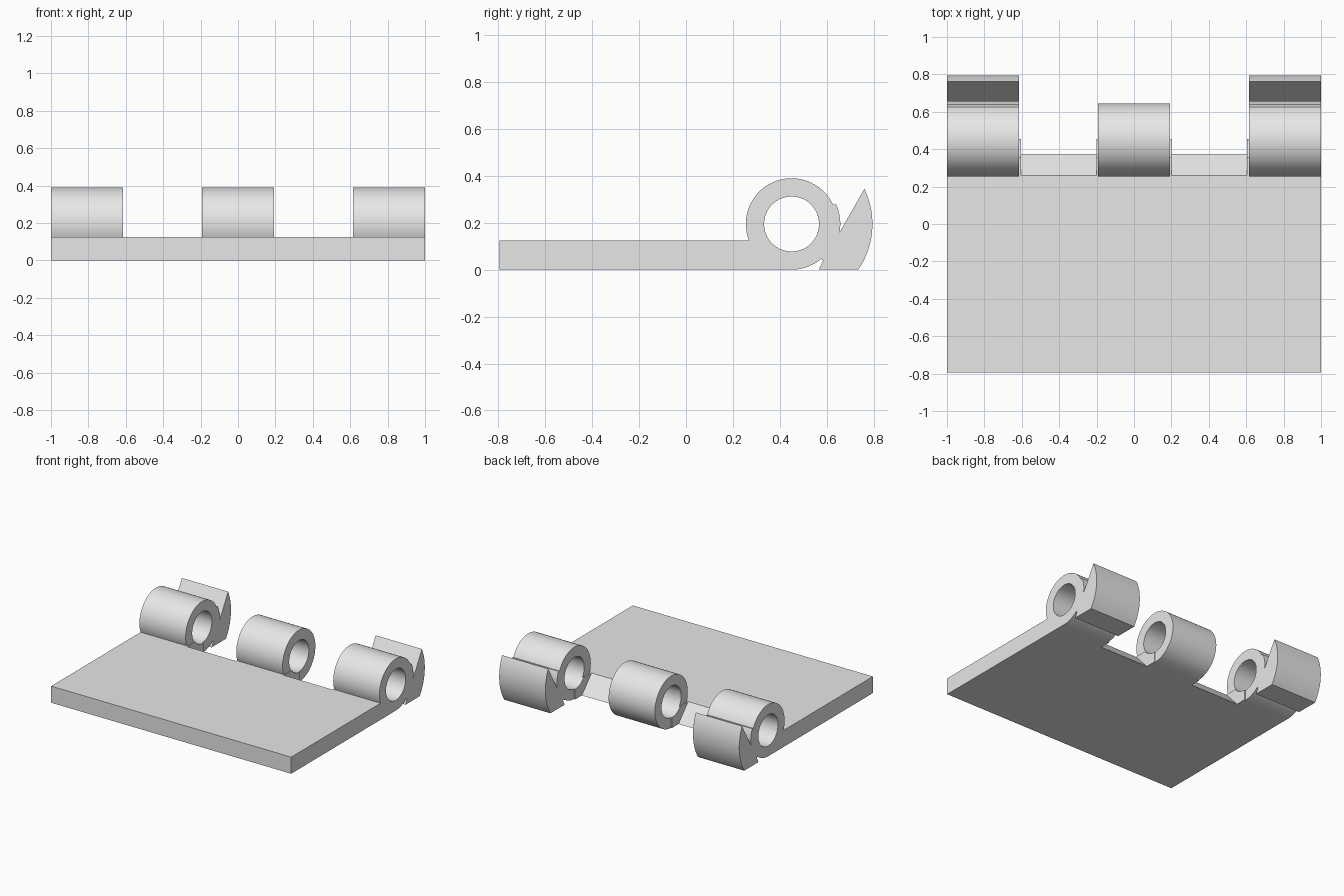
import bpy, bmesh
from math import sin, cos, radians

if "Cube" in bpy.data.objects:
    bpy.data.objects.remove(bpy.data.objects["Cube"], do_unlink=True)

grey = bpy.data.materials.new("plain grey")
grey.use_nodes = True
colour = (0.8, 0.8, 0.8, 1)
grey.diffuse_color = colour
for node in grey.node_tree.nodes:
    if node.type == 'BSDF_PRINCIPLED':
        node.inputs["Base Color"].default_value = colour

# Shared hinge dimensions
CY, CZ = 0.45, 0.195                 # pin axis
OUTER, HOLE, LIP, CLAW = 0.195, 0.117, 0.208, 0.345
BACK, THICK = 0.26, 0.125            # plate rear edge and thickness
parts = []


def arc(radius, start, end, step=4):
    n = max(2, round(abs(end - start) / step))
    angles = [radians(start + (end - start) * i / n) for i in range(n + 1)]
    return [(CY + radius * cos(a), CZ + radius * sin(a)) for a in angles]


def extrude_x(name, x0, x1, *loops):
    """Extrude a (y, z) outline, with optional hole loops, from x0 to x1."""
    bm = bmesh.new()
    edges = []
    for loop in loops:
        vs = [bm.verts.new((x0, y, z)) for y, z in loop]
        edges += [bm.edges.new((v, vs[i - 1])) for i, v in enumerate(vs)]
    bmesh.ops.triangle_fill(bm, use_beauty=True, edges=edges, normal=(1, 0, 0))
    ext = bmesh.ops.extrude_face_region(bm, geom=bm.faces[:], use_keep_orig=True)
    moved = [g for g in ext["geom"] if isinstance(g, bmesh.types.BMVert)]
    bmesh.ops.translate(bm, verts=moved, vec=(x1 - x0, 0, 0))
    bmesh.ops.recalc_face_normals(bm, faces=bm.faces[:])
    mesh = bpy.data.meshes.new(name)
    bm.to_mesh(mesh)
    bm.free()
    mesh.materials.append(grey)
    obj = bpy.data.objects.new(name, mesh)
    bpy.context.collection.objects.link(obj)
    parts.append(obj)


# Profiles
hole = arc(HOLE, 0, 356)
plate = [(-0.795, 0), (BACK, 0), (BACK, THICK), (-0.795, THICK)]
bevel = [(BACK, 0), (0.375, 0), (BACK, THICK)]
web = [(BACK, 0), (0.455, 0)] + arc(HOLE, 272, 217) + [(BACK, THICK)]
middle = [(BACK, 0)] + arc(OUTER, -90, 201) + [(BACK, THICK)]
hooked = ([(BACK, 0)] + arc(OUTER, -90, -50) + [(0.585, 0.04), (0.565, 0)]
          + arc(CLAW, -34.4, 25.8) + arc(LIP, -10, 24)
          + arc(OUTER, 25, 201) + [(BACK, THICK)])

# Leaf and central knuckle
extrude_x("leaf_plate", -1, 1, plate)
extrude_x("middle_knuckle", -0.193, 0.193, middle, hole)

# Hooked knuckles, webs and bevelled rear edges on both sides
for side, s in (("left", 1), ("right", -1)):
    extrude_x(side + "_hooked_knuckle", s * 0.615, s, hooked, hole)
    extrude_x(side + "_bevelled_edge", s * 0.2, s * 0.605, bevel)
    extrude_x(side + "_inner_web", s * 0.193, s * 0.2, web)
    extrude_x(side + "_outer_web", s * 0.605, s * 0.615, web)

bpy.ops.object.select_all(action='DESELECT')
for obj in parts:
    obj.select_set(True)
bpy.context.view_layer.objects.active = parts[0]
bpy.ops.object.shade_smooth_by_angle(angle=radians(20))
